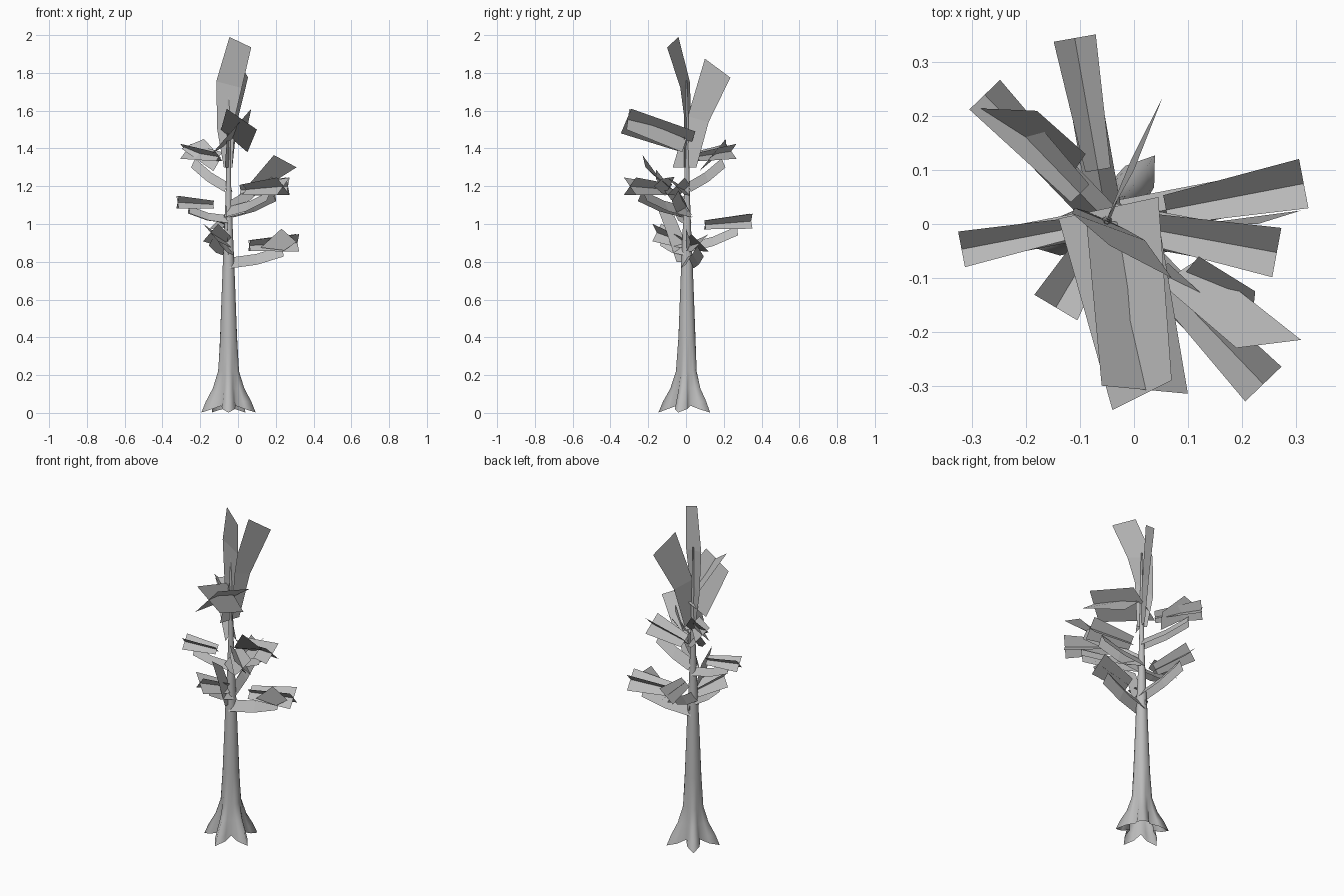
import bpy
from math import sin, cos, pi, radians
from mathutils import Vector

cube = bpy.data.objects.get("Cube")
if cube:
    bpy.data.objects.remove(cube)

grey = bpy.data.materials.new("plain grey")
grey.use_nodes = True
colour = (0.5, 0.5, 0.5, 1)
grey.diffuse_color = colour
grey.node_tree.nodes["Principled BSDF"].inputs["Base Color"].default_value = colour

AXIS = Vector((-0.05, 0.005, 0))
UP = Vector((0, 0, 1))


def make(name, verts, faces):
    mesh = bpy.data.meshes.new(name)
    mesh.from_pydata([tuple(v) for v in verts], [], faces)
    mesh.materials.append(grey)
    obj = bpy.data.objects.new(name, mesh)
    bpy.context.collection.objects.link(obj)
    return obj


def strip(name, rows):
    """Ribbon of quads through rows of equally many points."""
    n = len(rows[0])
    verts = [p for row in rows for p in row]
    faces = [(r * n + i, r * n + i + 1, r * n + n + i + 1, r * n + n + i)
             for r in range(len(rows) - 1) for i in range(n - 1)]
    return make(name, verts, faces)


# Trunk: flared base with five root lobes, narrowing to a point
def build_trunk(sides=20, lobes=5):
    profile = [(0.02, 0.108, 0.4), (0.06, 0.096, 0.32), (0.13, 0.073, 0.2),
               (0.22, 0.054, 0.08), (0.4, 0.045, 0), (0.8, 0.03, 0),
               (1.0, 0.021, 0), (1.2, 0.014, 0), (1.76, 0.004, 0)]
    rows = []
    for level, (z, radius, lobe) in enumerate(profile):
        row = []
        for i in range(sides + 1):
            a = 2 * pi * i / sides
            wave = cos(lobes * (a + pi / 2))
            r = radius * (1 + lobe * wave)
            drop = 0.018 * wave if level == 0 else 0
            row.append(AXIS + Vector((r * cos(a), r * sin(a), z - drop)))
        rows.append(row)
    trunk = strip("trunk", rows)
    trunk.data.polygons.foreach_set("use_smooth", [True] * len(trunk.data.polygons))


# Branch: roof-shaped bent stem, then two crossed leaf cards
def branch(name, base_z, tip, half, start, level=0.8):
    tip = Vector(tip)
    base = AXIS + UP * base_z
    along = tip - base
    flat = Vector((along.x, along.y, 0)).normalized()
    side = flat.cross(UP)
    bend = base.lerp(tip, 0.4) - UP * 0.02
    end = base.lerp(tip, 0.78) - UP * 0.015
    w = half * 0.75
    strip(name + "_stem", [[c + side * w - UP * w, c + UP * w * 0.6, c - side * w - UP * w]
                           for c in (base, bend, end)])
    inner = base.lerp(tip, start)
    inner.z += (tip.z - inner.z) * level
    for k in range(2):
        a = radians(45 + 90 * k)
        across = (side * cos(a) + UP * sin(a)) * half * 1.4
        strip(name + "_leaf_card", [[inner - across * 0.6, inner + across * 0.6],
                                    [tip - across, tip + across]])


build_trunk()
branch("low_left_branch", 0.8, (0.315, 0.075, 0.9), 0.047, 0.3)
branch("low_back_branch", 0.88, (-0.11, 0.345, 1.015), 0.04, 0.28)
branch("low_right_branch", 0.87, (-0.145, -0.155, 0.955), 0.047, 0.1, 0.3)
branch("right_branch", 1.03, (-0.32, -0.047, 1.115), 0.034, 0.3)
branch("left_branch", 1.07, (0.265, -0.053, 1.2), 0.047, 0.2)
branch("front_left_branch", 1.07, (0.24, -0.297, 1.2), 0.047, 0.32)
branch("back_right_branch", 1.2, (-0.277, 0.24, 1.385), 0.04, 0.22)

# Broad card pair high at the front
for name, rows in {
    "high_front_card_a": [[(-0.14, 0.01, 1.37), (0.045, 0.05, 1.49)],
                          [(-0.04, -0.345, 1.48), (0.07, -0.29, 1.61)]],
    "high_front_card_b": [[(-0.09, 0.02, 1.5), (0.05, -0.02, 1.38)],
                          [(-0.06, -0.3, 1.61), (0.1, -0.315, 1.5)]],
    # Tilted leaves that cross the branches
    "tilted_leaf": [[(0.05, -0.11, 1.2), (0.12, -0.065, 1.18)],
                    [(0.19, -0.23, 1.365), (0.31, -0.215, 1.3)]],
    "tilted_leaf_cross": [[(0.12, -0.06, 1.25), (0.08, -0.11, 1.15)],
                          [(0.225, -0.125, 1.24), (0.22, -0.17, 1.2)]],
    "tilted_leaf_stem": [[(-0.05, 0, 1.06), (-0.05, 0, 1.12)],
                         [(0.07, -0.08, 1.13), (0.07, -0.08, 1.19)],
                         [(0.18, -0.16, 1.24), (0.18, -0.16, 1.29)]],
    "low_left_leaf": [[(0.12, 0, 0.875), (0.23, 0, 0.975)],
                      [(0.245, 0.01, 0.86), (0.31, 0.025, 0.905)]],
    "back_right_leaf": [[(-0.13, 0.07, 1.28), (-0.09, 0.13, 1.35)],
                        [(-0.3, 0.215, 1.4), (-0.18, 0.21, 1.45)]],
    # Upright strips around the trunk
    "crown_card": [[(-0.075, 0.02, 1.3), (-0.03, -0.01, 1.3)],
                   [(-0.11, 0.03, 1.5), (-0.015, -0.01, 1.57)],
                   [(-0.115, 0.02, 1.755), (0.02, -0.03, 1.72)],
                   [(-0.045, -0.04, 1.99), (0.07, -0.1, 1.935)]],
    "back_crown_card": [[(-0.07, -0.07, 1.3), (-0.03, 0.055, 1.3)],
                        [(-0.05, 0.01, 1.57), (-0.005, 0.12, 1.54)],
                        [(0, 0.1, 1.875), (0.053, 0.235, 1.775)]],
    "low_upright_card": [[(-0.05, -0.05, 0.8), (-0.05, 0.05, 0.8)],
                         [(-0.055, -0.1, 0.95), (-0.055, -0.01, 0.92)],
                         [(-0.06, -0.16, 1.11), (-0.06, -0.06, 1.04)]],
}.items():
    strip(name, rows)
